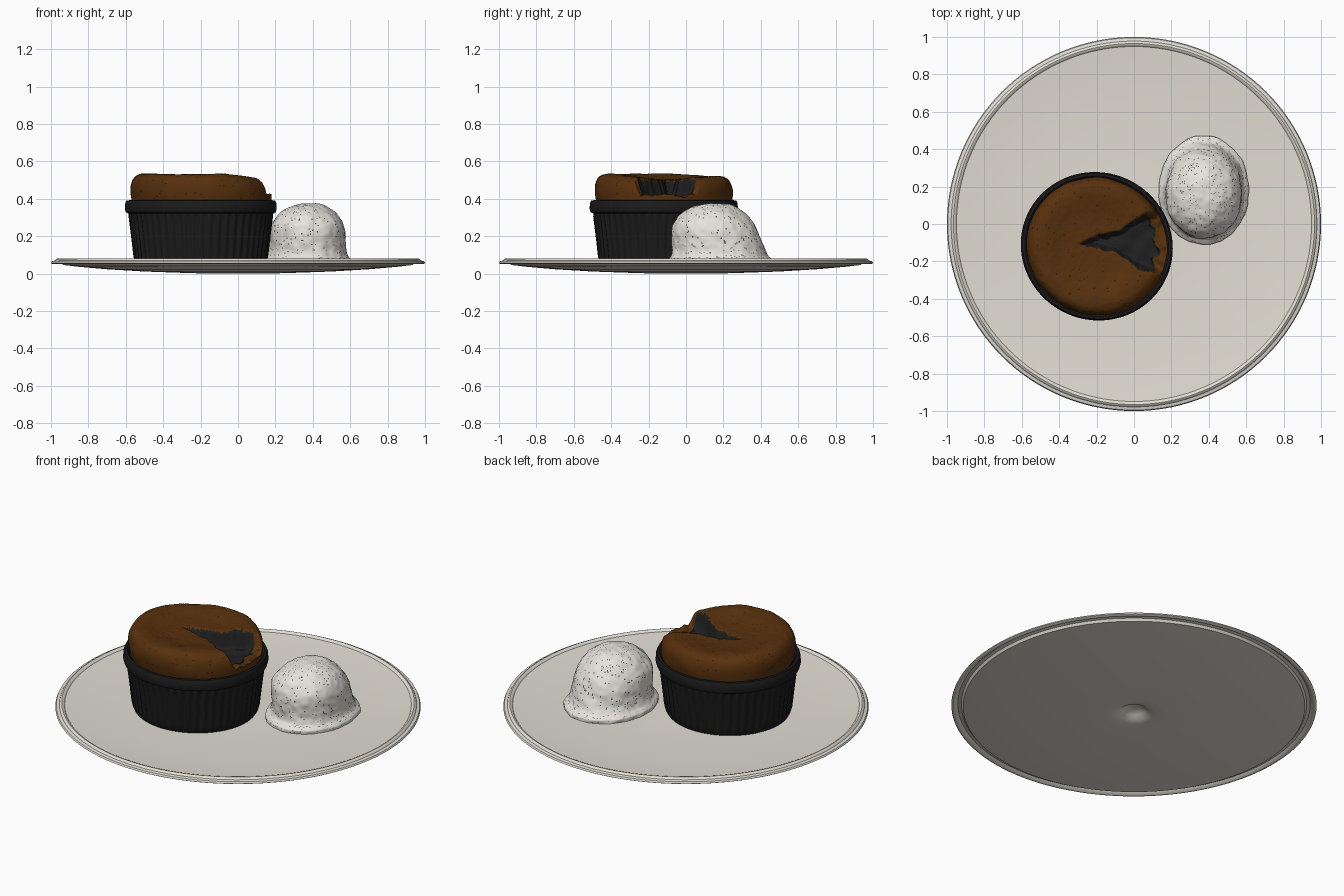
import bpy, bmesh, math, random
from mathutils import Vector, noise

if "Cube" in bpy.data.objects:
    bpy.data.objects.remove(bpy.data.objects["Cube"])

random.seed(4)


def material(name, r, g, b):
    m = bpy.data.materials.new(name)
    m.diffuse_color = (r, g, b, 1)
    m.use_nodes = True
    m.node_tree.nodes["Principled BSDF"].inputs["Base Color"].default_value = m.diffuse_color
    return m


CERAMIC = material("off_white_ceramic", 0.76, 0.73, 0.66)
BLACK = material("black_glaze", 0.011, 0.011, 0.011)
CAKE = material("brown_sponge", 0.095, 0.03, 0.004)
CRUMB = material("dark_crumb", 0.03, 0.011, 0.003)
SAUCE = material("dark_chocolate", 0.015, 0.0145, 0.0145)
ICE = material("vanilla_cream", 0.78, 0.76, 0.70)
SPECK = material("vanilla_speck", 0.09, 0.08, 0.065)


def interp(pts, x):
    """Piecewise linear lookup."""
    if x <= pts[0][0]:
        return pts[0][1]
    for (a, va), (b, vb) in zip(pts, pts[1:]):
        if x <= b:
            return va + (vb - va) * (x - a) / (b - a)
    return pts[-1][1]


def smooth(t):
    t = max(0.0, min(1.0, t))
    return t * t * (3 - 2 * t)


def spline(pts, n):
    """Catmull-Rom through the points, n steps per span."""
    p = [Vector(q) for q in pts]
    p = [p[0]] + p + [p[-1]]
    out = []
    for i in range(1, len(p) - 2):
        a, b, c, d = p[i - 1:i + 3]
        for k in range(n):
            t = k / n
            out.append(0.5 * (2 * b + (c - a) * t + (2 * a - 5 * b + 4 * c - d) * t * t
                              + (3 * b - a - 3 * c + d) * t ** 3))
    out.append(p[-1])
    return out


def revolve(name, profile, seg, mats, place, colour=None, angle=40):
    """Sweep a (radius, z) profile; place(r, z, angle) gives each point."""
    bm = bmesh.new()
    rings = []
    for r, z in profile:
        if abs(r) < 1e-5:
            rings.append([bm.verts.new(place(0, z, 0))])
        else:
            rings.append([bm.verts.new(place(r, z, 2 * math.pi * i / seg)) for i in range(seg)])
    for a, b in zip(rings, rings[1:]):
        for i in range(seg):
            j = (i + 1) % seg
            if len(a) == 1:
                vs = (a[0], b[i], b[j])
            elif len(b) == 1:
                vs = (a[i], b[0], a[j])
            else:
                vs = (a[i], b[i], b[j], a[j])
            f = bm.faces.new(vs)
            if colour:
                f.material_index = colour(f)
    bmesh.ops.recalc_face_normals(bm, faces=bm.faces)
    me = bpy.data.meshes.new(name)
    bm.to_mesh(me)
    bm.free()
    for m in mats:
        me.materials.append(m)
    ob = bpy.data.objects.new(name, me)
    bpy.context.collection.objects.link(ob)
    bpy.ops.object.select_all(action='DESELECT')
    ob.select_set(True)
    bpy.context.view_layer.objects.active = ob
    bpy.ops.object.shade_smooth_by_angle(angle=math.radians(angle))
    return ob


# Plate: shallow bowl-like disc with a beaded rim, grooved below, and a dimple underneath
revolve("plate", [(0, 0.042), (0.035, 0.04), (0.06, 0.027), (0.085, 0.01), (0.12, 0.003), (0.17, 0),
                  (0.3, 0.004), (0.5, 0.011), (0.7, 0.023), (0.85, 0.036), (0.935, 0.046),
                  (0.945, 0.06), (0.965, 0.064), (0.98, 0.051), (0.99, 0.05),
                  (1.0, 0.056), (0.995, 0.066), (0.978, 0.07), (0.974, 0.077),
                  (0.965, 0.081), (0.955, 0.078), (0.949, 0.07), (0.9, 0.066), (0.8, 0.058),
                  (0.65, 0.051), (0.4, 0.046), (0.25, 0.046), (0.12, 0.053), (0, 0.056)],
        128, [CERAMIC], lambda r, z, a: (r * math.cos(a), r * math.sin(a), z))

CX, CY = -0.199, -0.119


def oval(r, a):
    """Slightly hand-shaped round outline."""
    return r * (1 - 0.014 * math.cos(2 * (a - 0.7)))


# Ramekin: fluted body under a plain rolled lip
def ramekin_point(r, z, a):
    if 0.08 < z < 0.315 and r > 0.34:
        r += 0.004 * math.cos(a * 52)
    r = oval(r, a)
    return (CX + r * math.cos(a), CY + 0.972 * r * math.sin(a), z)


revolve("ramekin", [(0, 0.048), (0.345, 0.048), (0.354, 0.065), (0.357, 0.09), (0.366, 0.17),
                    (0.376, 0.25), (0.383, 0.305), (0.386, 0.32), (0.402, 0.328), (0.407, 0.345),
                    (0.405, 0.375), (0.398, 0.39), (0.385, 0.392), (0.374, 0.382), (0.37, 0.36),
                    (0, 0.355)], 416, [BLACK], ramekin_point)

# Souffle: puffed top with a broken wedge on the right showing the dark filling
UPPER = [(-0.285, -0.11), (-0.24, -0.075), (-0.19, -0.05), (-0.07, -0.03), (0.02, 0.04), (0.09, 0.065),
         (0.2, 0.075)]
LOWER = [(-0.285, -0.11), (-0.2, -0.135), (-0.1, -0.155), (-0.04, -0.195), (0.03, -0.25), (0.2, -0.29)]


def wedge(x, y):
    """Distance inside the wedge outline, negative outside."""
    if x < -0.285:
        return -1
    jag = 0.012 * noise.noise(Vector((x * 25, y * 25, 1)))
    return min(interp(UPPER, x) - y, y - interp(LOWER, x)) + jag


def edge_radius(x, y):
    return math.hypot(x - CX, y - CY) + 0.03 * noise.noise(Vector((x * 18, y * 18, 5)))


def cake_point(r, z, a):
    r = oval(r, a)
    x, y = CX + r * math.cos(a), CY + 0.975 * r * math.sin(a)
    p = Vector((x, y, z))
    if z > 0.39:
        z -= 0.03 * smooth((x + 0.1) / 0.3) + 0.016 * smooth((y + 0.1) / 0.35)
        z += 0.005 * noise.noise(p * 9) + 0.002 * noise.noise(p * 45)
    d = wedge(x, y)
    if d > 0:
        floor = 0.405 + 0.012 * noise.noise(Vector((x * 14, y * 14, 2)))
        if edge_radius(x, y) > 0.31:
            floor += 0.012 + 0.012 * noise.noise(Vector((x * 30, y * 30, 3)))
        if z > floor:
            z += (floor - z) * smooth(d / 0.035)
    k = 0.004 * noise.noise(p * 12)
    return (x + k * math.cos(a), y + k * math.sin(a), z)


def cake_colour(f):
    c = f.calc_center_median()
    if wedge(c.x, c.y) > 0.005 and edge_radius(c.x, c.y) < 0.32:
        return 1
    return 2 if random.random() < 0.012 and f.calc_area() > 2e-5 else 0


cake_profile = spline([(0, 0.5), (0.06, 0.5), (0.12, 0.502), (0.18, 0.51), (0.24, 0.523), (0.29, 0.532),
                       (0.33, 0.53), (0.357, 0.514), (0.372, 0.485), (0.377, 0.45), (0.374, 0.41),
                       (0.365, 0.37)], 7)
revolve("souffle", cake_profile, 210, [CAKE, SAUCE, CRUMB], cake_point, cake_colour, 60)


# Ice cream scoop: oval dome on a thin spreading skirt, flecked with vanilla
def scoop_point(r, z, a):
    t = max(0, min(1, (0.27 - z) / 0.2))     # 1 at the skirt, 0 on the dome
    cx, cy = 0.374, 0.146 + 0.036 * t
    x = cx + r * math.cos(a) * 0.208
    y = cy + r * math.sin(a) * (0.236 + 0.016 * t)
    p = Vector((x, y, z))
    n = Vector((math.cos(a) * r, math.sin(a) * r, max(0, z - 0.1) * 3)).normalized()
    return p + n * (0.008 * noise.noise(p * 10) + 0.004 * noise.noise(p * 28))


def scoop_colour(f):
    return 1 if f.calc_area() > 1.2e-5 and random.random() < 0.035 else 0


scoop_profile = spline([(0, 0.375), (0.25, 0.371), (0.5, 0.355), (0.74, 0.318), (0.9, 0.268),
                        (0.97, 0.215), (0.995, 0.16), (1.01, 0.12), (1.05, 0.092), (1.12, 0.076),
                        (1.155, 0.066), (1.155, 0.048)], 8)
revolve("ice_cream_scoop", scoop_profile, 190, [ICE, SPECK], scoop_point, scoop_colour, 60)
